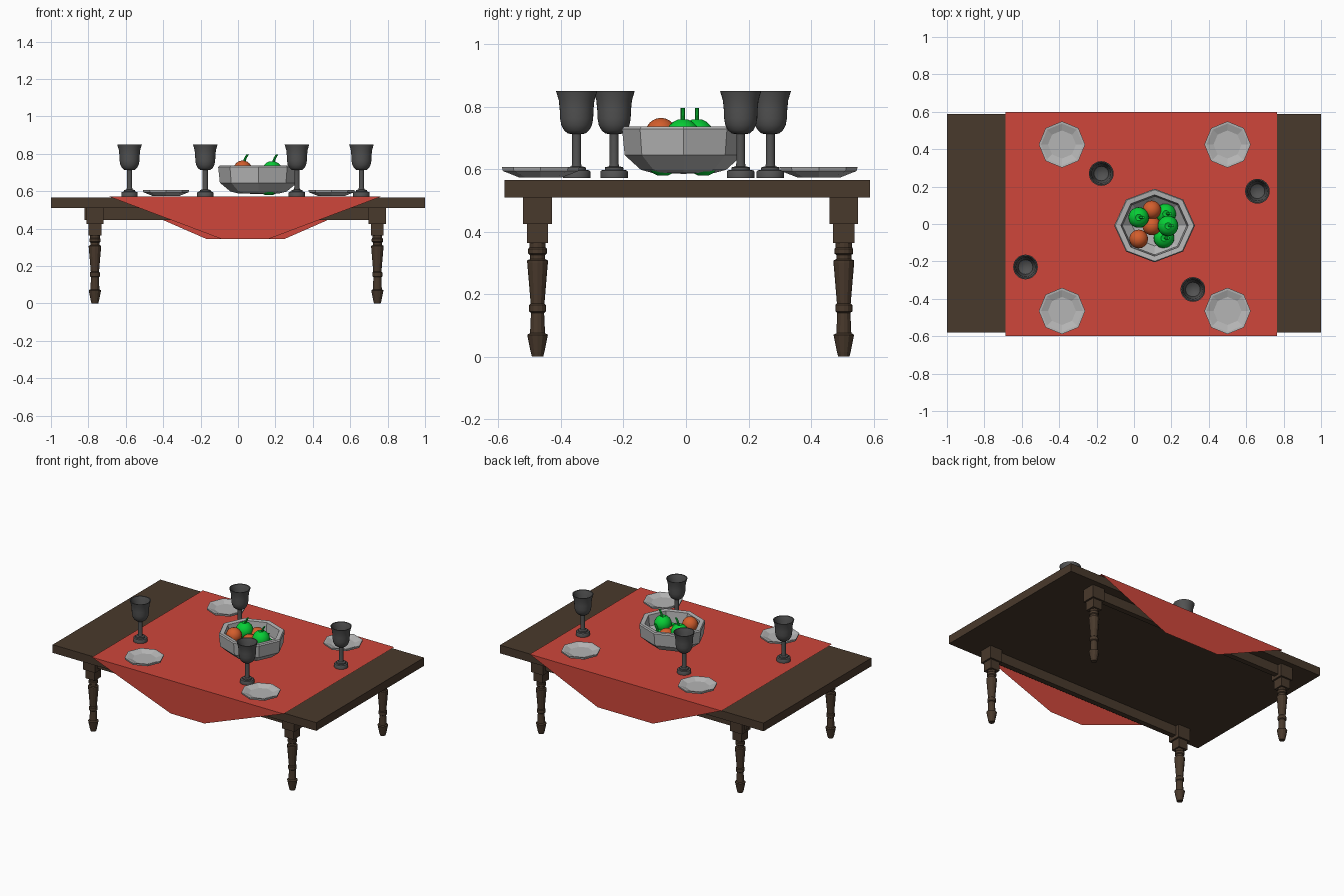
import bpy, bmesh, math
from mathutils import Vector

if "Cube" in bpy.data.objects:
    bpy.data.objects.remove(bpy.data.objects["Cube"])

def mat(name, c):
    m = bpy.data.materials.new(name)
    m.diffuse_color = (*c, 1)
    m.use_nodes = True
    m.node_tree.nodes["Principled BSDF"].inputs["Base Color"].default_value = m.diffuse_color
    return m

WOOD = mat("dark wood", (0.066, 0.041, 0.025))
RED = mat("red cloth", (0.62, 0.062, 0.043))
PEWTER = mat("dark pewter", (0.085, 0.085, 0.085))
STONE = mat("pale grey", (0.46, 0.46, 0.46))
GREEN = mat("apple green", (0.002, 0.62, 0.036))
ORANGE = mat("orange peel", (0.65, 0.11, 0.025))

def finish(bm, name, m, smooth=False):
    me = bpy.data.meshes.new(name)
    bm.normal_update()
    bm.to_mesh(me)
    bm.free()
    me.materials.append(m)
    ob = bpy.data.objects.new(name, me)
    bpy.context.collection.objects.link(ob)
    if smooth:
        bpy.context.view_layer.objects.active = ob
        ob.select_set(True)
        bpy.ops.object.shade_smooth_by_angle(angle=math.radians(40))
        ob.select_set(False)
    return ob

def box(bm, lo, hi):
    vs = bmesh.ops.create_cube(bm, size=1)["verts"]
    for v in vs:
        v.co = Vector([(a + b) / 2 + c * (b - a) for a, b, c in zip(lo, hi, v.co)])

def lathe(bm, profile, n, x, y, sy=1.0):
    """Revolve (radius, z) points; radius 0 makes a closed tip."""
    rings = []
    for r, z in profile:
        if r == 0:
            rings.append([bm.verts.new((x, y, z))] * n)
        else:
            rings.append([bm.verts.new((x + r * math.cos(2 * math.pi * i / n),
                                        y + r * sy * math.sin(2 * math.pi * i / n), z)) for i in range(n)])
    for a, b in zip(rings, rings[1:]):
        for i in range(n):
            j = (i + 1) % n
            bm.faces.new(list(dict.fromkeys([a[i], a[j], b[j], b[i]])))

# table top and long side rails
bm = bmesh.new()
box(bm, (-1, -0.58, 0.51), (1, 0.588, 0.566))
finish(bm, "table_top", WOOD)
for name, y in (("front_rail", -0.475), ("back_rail", 0.505)):
    bm = bmesh.new()
    box(bm, (-0.82, y - 0.018, 0.445), (0.785, y + 0.018, 0.511))
    finish(bm, name, WOOD)

# turned legs with square blocks on top
LEG = [(0, 0.002), (0.018, 0.0), (0.022, 0.015), (0.033, 0.07), (0.024, 0.075), (0.021, 0.14),
       (0.027, 0.145), (0.027, 0.165), (0.022, 0.17), (0.033, 0.30), (0.033, 0.308), (0.024, 0.312),
       (0.024, 0.325), (0.030, 0.33), (0.030, 0.345), (0.026, 0.35), (0.026, 0.37)]
for side, x in (("left", -0.765), ("right", 0.745)):
    for end, y in (("front", -0.475), ("back", 0.505)):
        bm = bmesh.new()
        lathe(bm, LEG, 12, x, y)
        box(bm, (x - 0.034, y - 0.034, 0.363), (x + 0.034, y + 0.034, 0.43))
        box(bm, (x - 0.046, y - 0.046, 0.424), (x + 0.046, y + 0.046, 0.511))
        finish(bm, f"{end}_{side}_leg", WOOD)

# thin cloth with a drop at front and back
X0, X1, Z, ZB = -0.688, 0.765, 0.571, 0.345
bm = bmesh.new()
c = [bm.verts.new(p) for p in ((X0, -0.6, Z), (X1, -0.6, Z), (X1, 0.6, Z), (X0, 0.6, Z))]
bm.faces.new(c)
f = [bm.verts.new((x, -0.6, ZB)) for x in (-0.09, 0.165)]
bm.faces.new((c[0], f[0], f[1], c[1]))
b = [bm.verts.new((x, 0.6, ZB)) for x in (0.25, -0.17)]
bm.faces.new((c[2], b[0], b[1], c[3]))
finish(bm, "tablecloth", RED)

# eight-sided plates
PLATE = [(0, 0.574), (0.07, 0.574), (0.121, 0.594), (0.124, 0.607), (0.112, 0.606), (0.075, 0.592), (0, 0.592)]
for i, (x, y) in enumerate(((-0.385, 0.425), (0.5, 0.425), (-0.385, -0.465), (0.5, -0.465))):
    bm = bmesh.new()
    lathe(bm, PLATE, 8, x, y)
    finish(bm, f"plate_{i + 1}", STONE)

# goblets
GOBLET = [(0, 0.572), (0.044, 0.572), (0.044, 0.592), (0.041, 0.596), (0.030, 0.598), (0.029, 0.606),
          (0.016, 0.609), (0.014, 0.62), (0.014, 0.712), (0.028, 0.714), (0.040, 0.724), (0.049, 0.741),
          (0.053, 0.762), (0.054, 0.79), (0.057, 0.82), (0.066, 0.85), (0.060, 0.849), (0.051, 0.82),
          (0.047, 0.77), (0.039, 0.738), (0.02, 0.726), (0, 0.725)]
for i, (x, y) in enumerate(((-0.175, 0.27), (0.66, 0.175), (-0.58, -0.23), (0.315, -0.35))):
    bm = bmesh.new()
    lathe(bm, GOBLET, 32, x, y)
    finish(bm, f"goblet_{i + 1}", PEWTER, True)

# faceted fruit bowl
BOWL = [(0, 0.585), (0.11, 0.588), (0.15, 0.598), (0.207, 0.645), (0.216, 0.728), (0.21, 0.736),
        (0.18, 0.733), (0.172, 0.66), (0.12, 0.615), (0, 0.61)]
bm = bmesh.new()
lathe(bm, BOWL, 8, 0.11, -0.008, 0.91)
finish(bm, "fruit_bowl", STONE)

# fruit
def ball(bm, x, y, z, r):
    vs = bmesh.ops.create_uvsphere(bm, u_segments=20, v_segments=12, radius=r)["verts"]
    for v in vs:
        v.co += Vector((x, y, z))

for i, (x, y, z) in enumerate(((0.095, 0.075, 0.675), (0.025, -0.08, 0.714), (0.095, -0.01, 0.66))):
    bm = bmesh.new()
    ball(bm, x, y, z, 0.05)
    finish(bm, f"orange_{i + 1}", ORANGE, True)

for i, (x, y, z) in enumerate(((0.025, 0.035, 0.706), (0.182, -0.01, 0.706), (0.17, 0.055, 0.632), (0.16, -0.075, 0.632))):
    bm = bmesh.new()
    # apple body with a dimple, then a leaning stem
    R = 0.055
    body = [(0, z - 0.85 * R)] + [(R * math.sin(a), z - R * math.cos(a)) for a in
                                  (math.radians(18 * k) for k in range(1, 10))] + [(0, z + 0.8 * R)]
    lathe(bm, body, 20, x, y)
    prev = None
    for k in range(5):
        t = k / 4
        cx, cz = x + 0.006 + 0.02 * t * t, z + 0.035 + 0.054 * t
        ring = [bm.verts.new((cx + 0.007 * math.cos(math.tau * s / 8), y + 0.007 * math.sin(math.tau * s / 8), cz)) for s in range(8)]
        if prev:
            for s in range(8):
                bm.faces.new((prev[s], prev[(s + 1) % 8], ring[(s + 1) % 8], ring[s]))
        prev = ring
    bm.faces.new(prev)
    finish(bm, f"apple_{i + 1}", GREEN, True)
